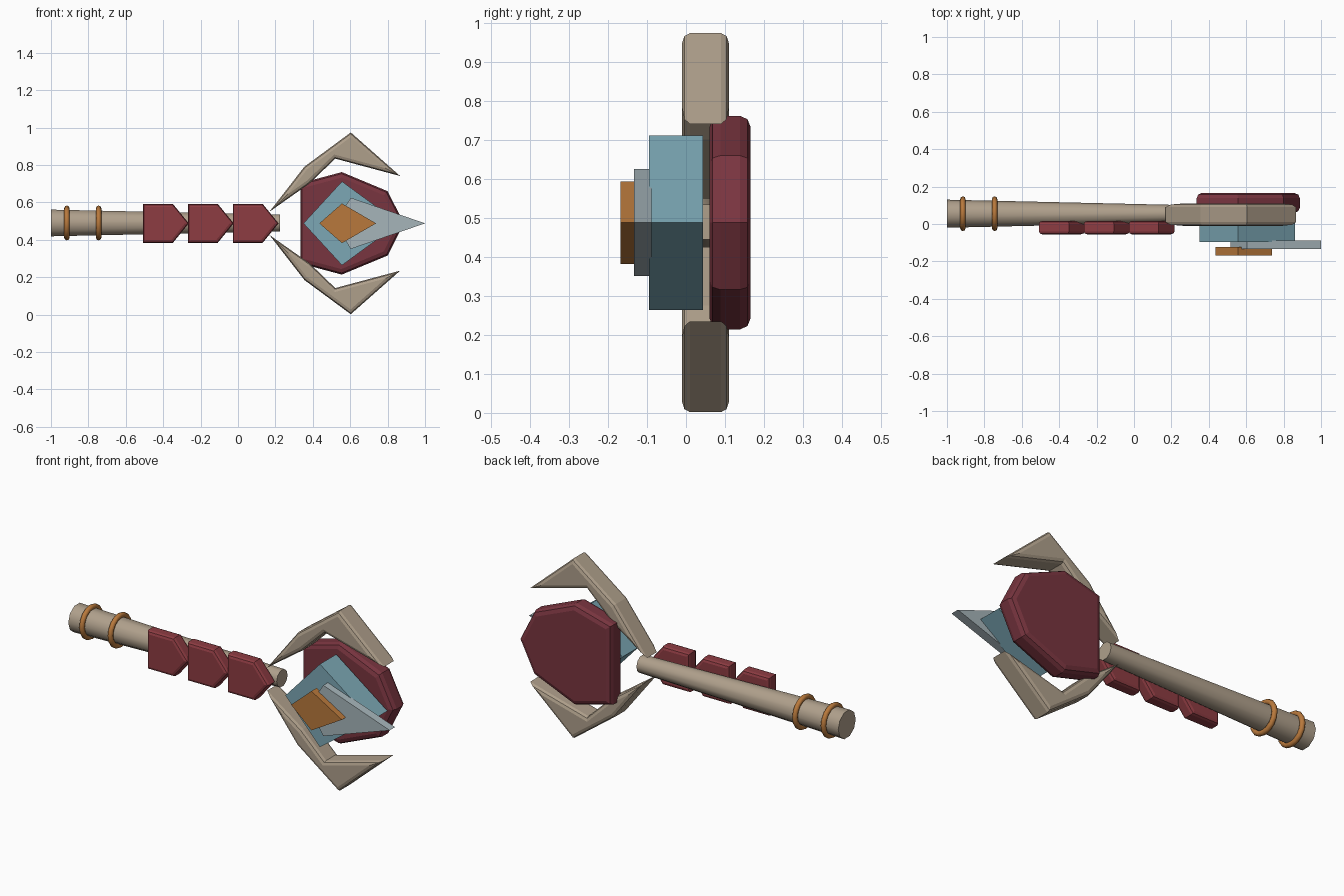
import bpy, bmesh, math

if "Cube" in bpy.data.objects:
    bpy.data.objects.remove(bpy.data.objects["Cube"])

AXIS_Z = 0.488   # height of the weapon's long axis
SHAFT_Y = 0.055


def material(name, rgb):
    m = bpy.data.materials.new(name)
    m.diffuse_color = (*rgb, 1)
    m.use_nodes = True
    m.node_tree.nodes["Principled BSDF"].inputs["Base Color"].default_value = m.diffuse_color
    return m


TAN = material("bone", (0.43, 0.35, 0.26))
RED = material("red", (0.27, 0.045, 0.055))
DARK_RED = material("dark_red", (0.19, 0.035, 0.05))
BLUE = material("blue", (0.2, 0.39, 0.46))
STEEL = material("steel", (0.38, 0.46, 0.49))
COPPER = material("copper", (0.48, 0.19, 0.045))


def slab(name, outline, y0, y1, mat, bevel=0.0, flip=1):
    """Extrude an outline of (x, height above axis) from y0 to y1, rounding its rims."""
    bm = bmesh.new()
    front = [bm.verts.new((x, y0, AXIS_Z + flip * h)) for x, h in outline]
    face = bm.faces.new(front)
    ext = bmesh.ops.extrude_face_region(bm, geom=[face])["geom"]
    for v in ext:
        if isinstance(v, bmesh.types.BMVert):
            v.co.y = y1
    bmesh.ops.recalc_face_normals(bm, faces=bm.faces)
    if bevel:
        rims = [e for e in bm.edges if abs(e.verts[0].co.y - e.verts[1].co.y) < 1e-5]
        bmesh.ops.bevel(bm, geom=rims, offset=bevel, segments=2, profile=0.5,
                        affect='EDGES', clamp_overlap=True)
        bmesh.ops.recalc_face_normals(bm, faces=bm.faces)
    me = bpy.data.meshes.new(name)
    bm.to_mesh(me)
    bm.free()
    me.materials.append(mat)
    ob = bpy.data.objects.new(name, me)
    bpy.context.collection.objects.link(ob)
    return ob


def finish(name, mat):
    ob = bpy.context.object
    ob.name = name
    ob.data.materials.append(mat)
    bpy.ops.object.shade_smooth_by_angle(angle=math.radians(50))


# Tapered handle
bpy.ops.mesh.primitive_cone_add(vertices=10, radius1=0.075, radius2=0.047, depth=1.225,
                                location=(-0.3875, SHAFT_Y, AXIS_Z + 0.002),
                                rotation=(math.pi / 2, 0, math.pi / 2))
bpy.context.object.rotation_euler = (0, math.pi / 2, 0)
finish("handle", TAN)

# Copper rings at the butt
for i, x in enumerate((-0.915, -0.745)):
    bpy.ops.mesh.primitive_torus_add(major_segments=16, minor_segments=8,
                                     major_radius=0.079, minor_radius=0.014,
                                     location=(x, SHAFT_Y, AXIS_Z + 0.002),
                                     rotation=(0, math.pi / 2, 0))
    finish(f"ring_{i + 1}", COPPER)

# Pointed grip plates
for i in range(3):
    x = -0.508 + 0.24 * i
    slab(f"grip_plate_{i + 1}",
         [(x, 0.104), (x + 0.16, 0.104), (x + 0.245, 0), (x + 0.16, -0.104), (x, -0.104)],
         -0.055, 0.016, RED, 0.016)

# Upper and lower claws
claw = [(0.168, 0.062), (0.355, 0.303), (0.603, 0.486), (0.867, 0.253),
        (0.52, 0.346), (0.382, 0.213)]
for name, flip in (("upper_claw", 1), ("lower_claw", -1)):
    slab(name, claw, -0.01, 0.11, TAN, 0.02, flip)

# Seven-sided back plate
half = [(0.335, 0.215), (0.555, 0.274), (0.80, 0.172)]
slab("back_plate", half + [(0.887, 0)] + [(x, -h) for x, h in reversed(half)],
     0.06, 0.166, DARK_RED, 0.028)


# Stacked gem layers and spike
def kite(name, x0, xm, x1, h, y0, y1, mat):
    slab(name, [(x0, 0), (xm, h), (x1, 0), (xm, -h)], y0, y1, mat)


kite("gem_base", 0.35, 0.556, 0.862, 0.224, -0.095, 0.044, BLUE)
kite("spike", 0.515, 0.603, 1.0, 0.137, -0.134, -0.088, STEEL)
kite("gem_core", 0.435, 0.556, 0.738, 0.106, -0.168, -0.124, COPPER)
